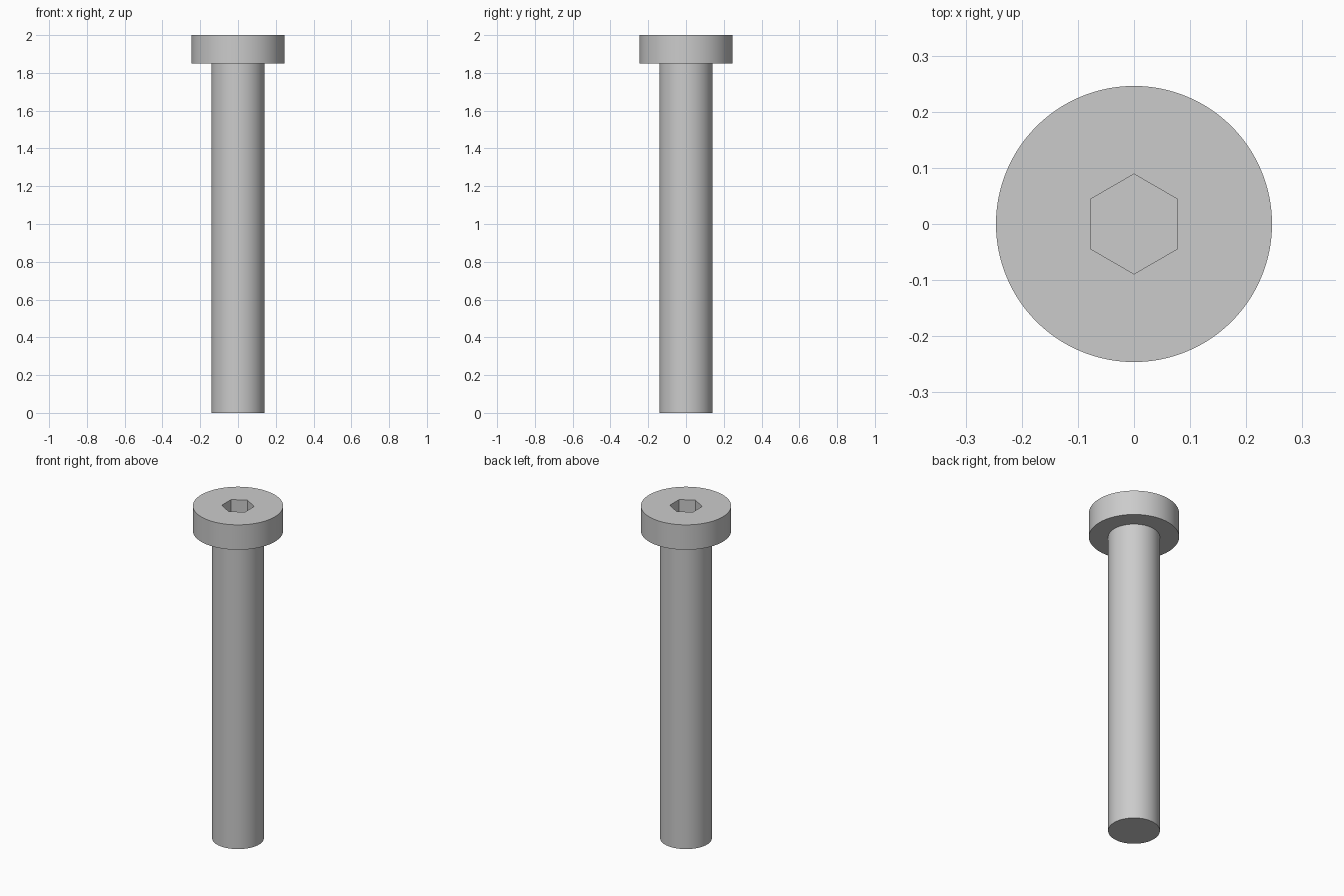
import bpy
import math

cube = bpy.data.objects.get("Cube")
if cube:
    bpy.data.objects.remove(cube, do_unlink=True)

STEEL = (0.6, 0.6, 0.6, 1.0)
steel = bpy.data.materials.new("grey_steel")
steel.use_nodes = True
steel.diffuse_color = STEEL
steel.node_tree.nodes["Principled BSDF"].inputs["Base Color"].default_value = STEEL


def cylinder(name, radius, bottom, top, sides):
    """Upright prism or cylinder between two heights."""
    bpy.ops.mesh.primitive_cylinder_add(
        vertices=sides, radius=radius, depth=top - bottom,
        location=(0, 0, (bottom + top) / 2))
    obj = bpy.context.object
    obj.name = name
    obj.data.materials.append(steel)
    return obj


def smooth(obj):
    bpy.ops.object.select_all(action="DESELECT")
    obj.select_set(True)
    bpy.context.view_layer.objects.active = obj
    bpy.ops.object.shade_smooth_by_angle(angle=math.radians(30))


# Plain round shaft, seated slightly inside the head
shaft = cylinder("shaft", 0.141, 0.0, 1.87, 96)
smooth(shaft)

# Low cylindrical head
head = cylinder("head", 0.246, 1.85, 2.0, 128)

# Hexagonal key socket cut into the head
cutter = cylinder("socket_cutter", 0.089, 1.9, 2.1, 6)
cutter.hide_render = True
cutter.display_type = "WIRE"
socket = head.modifiers.new("hex_socket", "BOOLEAN")
socket.operation = "DIFFERENCE"
socket.solver = "EXACT"
socket.object = cutter

# Apply the cut, then remove the cutter
bpy.context.view_layer.objects.active = head
bpy.ops.object.modifier_apply(modifier=socket.name)
bpy.data.objects.remove(cutter, do_unlink=True)
smooth(head)
